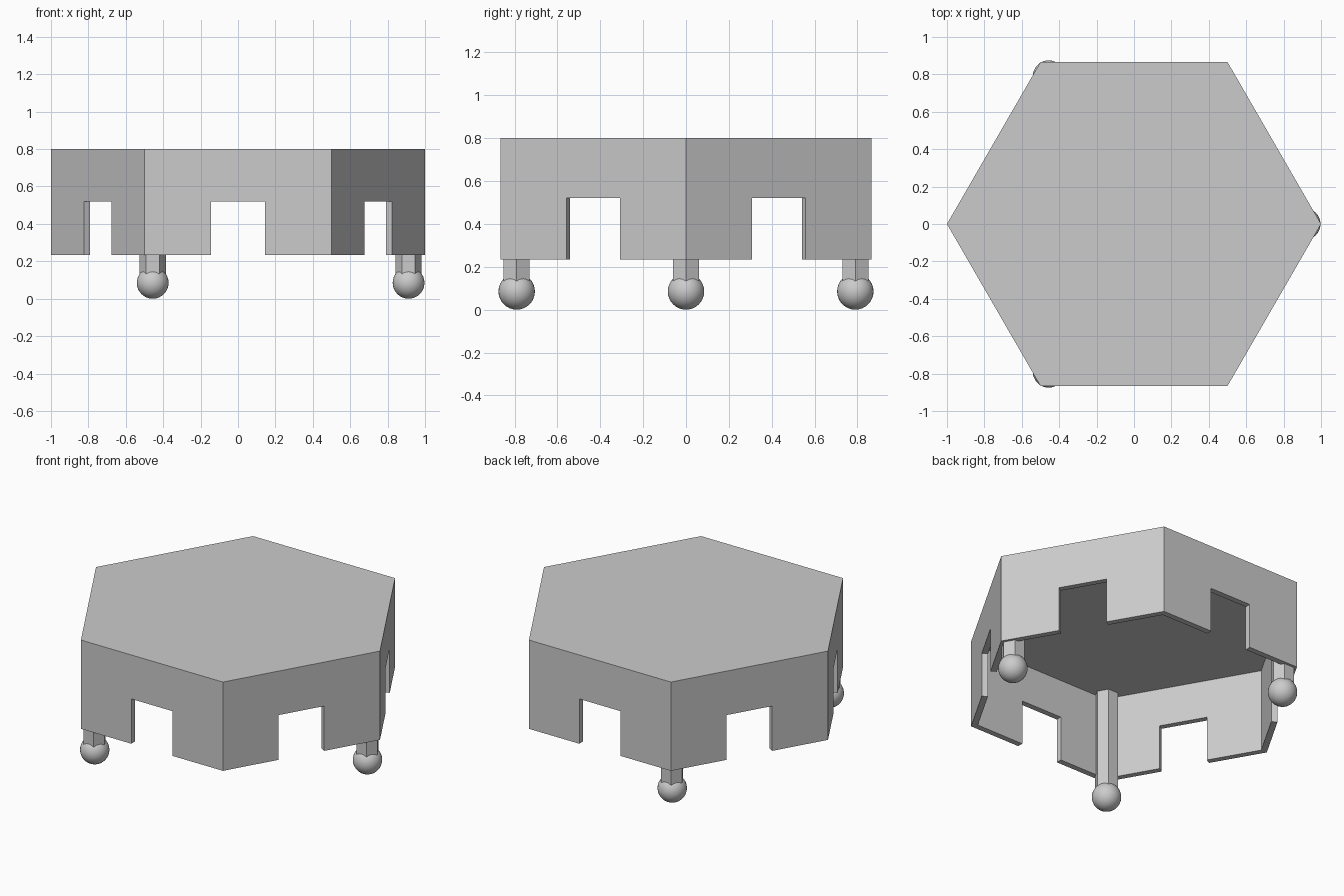
import bpy, bmesh, math
from mathutils import Vector, Matrix

cube = bpy.data.objects.get("Cube")
if cube:
    bpy.data.objects.remove(cube, do_unlink=True)

grey = bpy.data.materials.new("plain grey")
grey.use_nodes = True
color = (0.6, 0.6, 0.6, 1)
grey.diffuse_color = color
grey.node_tree.nodes["Principled BSDF"].inputs["Base Color"].default_value = color

APOTHEM = math.sqrt(3) / 2
WALL = 0.036
BOTTOM, TOP = 0.235, 0.8
NOTCH_HALF, NOTCH_TOP = 0.145, 0.52
BALL_R, POST_R, LEG_RING = 0.085, 0.07, 0.912


def finish(bm, name):
    mesh = bpy.data.meshes.new(name)
    bm.to_mesh(mesh)
    bm.free()
    obj = bpy.data.objects.new(name, mesh)
    bpy.context.collection.objects.link(obj)
    mesh.materials.append(grey)
    return obj


def side_profile(bm, apothem, top, turn):
    """Notched outline of one side wall at the given distance from the centre."""
    half = apothem / math.sqrt(3)
    n = NOTCH_HALF
    outline = [(-half, BOTTOM), (-n, BOTTOM), (-n, NOTCH_TOP), (n, NOTCH_TOP),
               (n, BOTTOM), (half, BOTTOM), (half, top), (-half, top)]
    return [bm.verts.new(turn @ Vector((u, -apothem, z))) for u, z in outline]


# Hollow hexagonal top with a notch in every side
bm = bmesh.new()
ceiling, lid = [], []
for i in range(6):
    turn = Matrix.Rotation(i * math.pi / 3, 3, "Z")
    outer = side_profile(bm, APOTHEM, TOP, turn)
    inner = side_profile(bm, APOTHEM - WALL, TOP - WALL, turn)
    bm.faces.new(outer)
    bm.faces.new(inner[::-1])
    for a in range(5):
        bm.faces.new((outer[a], inner[a], inner[a + 1], outer[a + 1]))
    lid.append(outer[7])
    ceiling.append(inner[7])
bm.faces.new(lid)
bm.faces.new(ceiling[::-1])
bmesh.ops.remove_doubles(bm, verts=bm.verts, dist=0.0001)
bmesh.ops.recalc_face_normals(bm, faces=bm.faces)
finish(bm, "hexagonal_top")

# Three hexagonal posts, each standing on a ball foot
for i, name in enumerate(("left", "back_right", "front_right")):
    angle = i * math.tau / 3
    x, y = LEG_RING * math.cos(angle), LEG_RING * math.sin(angle)

    bm = bmesh.new()
    height = TOP - WALL - BALL_R
    bmesh.ops.create_cone(bm, cap_ends=True, segments=6, radius1=POST_R,
                          radius2=POST_R, depth=height)
    # Corners of the post point along x
    if abs(max(v.co.x for v in bm.verts) - POST_R) > 0.001:
        bmesh.ops.rotate(bm, verts=bm.verts, matrix=Matrix.Rotation(math.pi / 6, 3, "Z"))
    post = finish(bm, name + "_post")
    post.location = (x, y, BALL_R + height / 2)

    bm = bmesh.new()
    bmesh.ops.create_uvsphere(bm, u_segments=32, v_segments=16, radius=BALL_R)
    for face in bm.faces:
        face.smooth = True
    ball = finish(bm, name + "_ball_foot")
    ball.location = (x, y, BALL_R)
